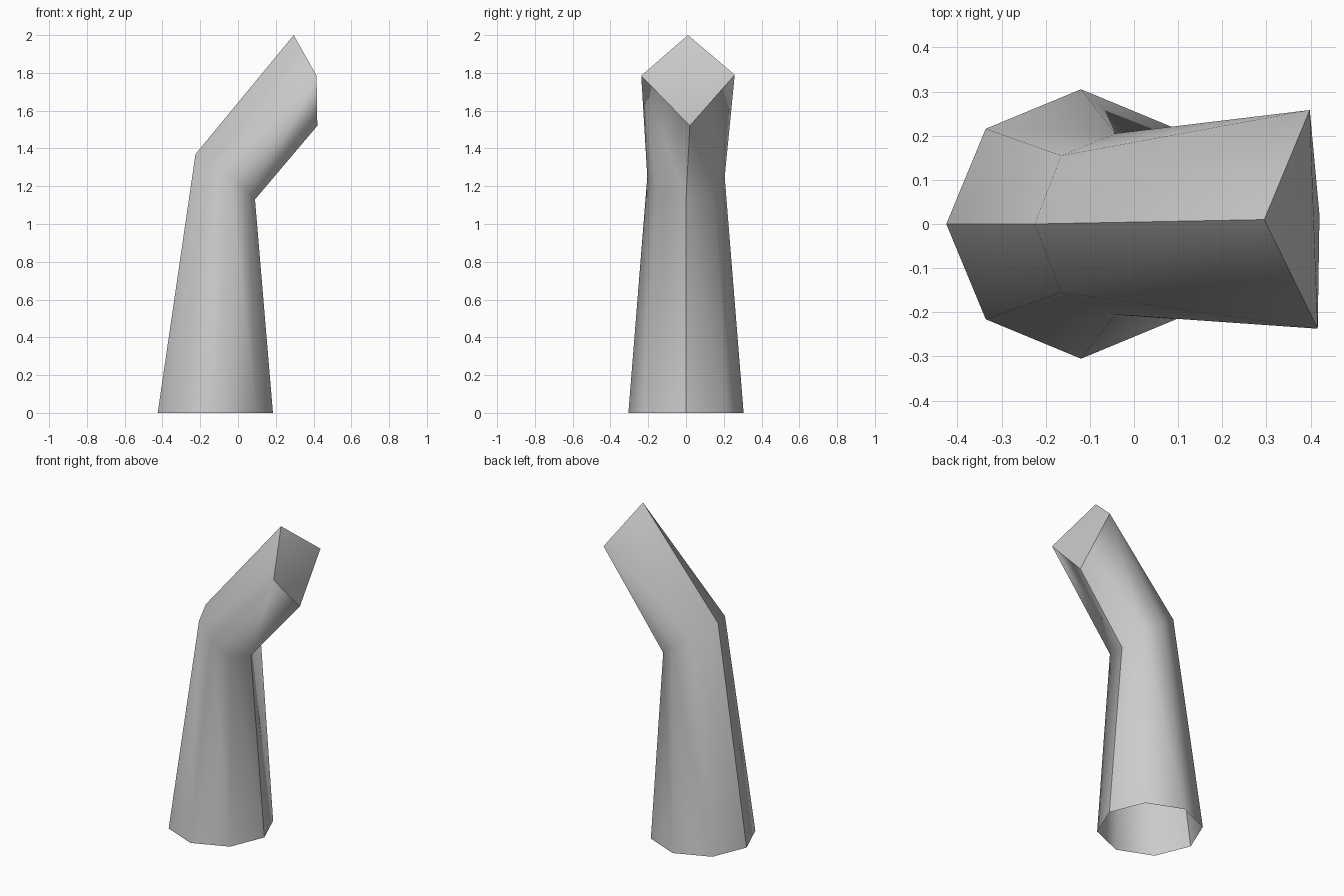
import bpy, bmesh
from math import cos, sin, pi

if "Cube" in bpy.data.objects:
    bpy.data.objects.remove(bpy.data.objects["Cube"])

bm = bmesh.new()

# Octagonal open base ring, starting at the rear spine (-x)
base = [bm.verts.new((-0.12 - 0.305 * cos(i * pi / 4), 0.305 * sin(i * pi / 4), 0))
        for i in range(8)]

# Tilted elbow ring: half profile, mirrored to the other side
half = [(-0.225, 0, 1.37), (-0.165, 0.155, 1.34), (-0.042, 0.205, 1.25),
        (0.055, 0.15, 1.165), (0.09, 0, 1.13)]
ring = half + [(x, -y, z) for x, y, z in half[3:0:-1]]
elbow = [bm.verts.new(p) for p in ring]

# Four-sided tip: top, +y, bottom, -y
tip = [bm.verts.new(p) for p in [(0.295, 0.01, 2.0), (0.398, 0.258, 1.79),
                                 (0.42, 0.02, 1.52), (0.416, -0.237, 1.785)]]

# Lower shaft
for i in range(8):
    j = (i + 1) % 8
    bm.faces.new((base[i], base[j], elbow[j], elbow[i]))

# Upper arm: eight elbow sides gather into four tip corners
owner = [0, 1, 1, 1, 2, 3, 3, 3]
for i in range(8):
    j = (i + 1) % 8
    a, b = tip[owner[i]], tip[owner[j]]
    bm.faces.new((elbow[i], elbow[j], b) if a == b else (elbow[i], elbow[j], b, a))

# Tip cap, folded along its side-to-side diagonal
caps = [bm.faces.new((tip[0], tip[1], tip[3])), bm.faces.new((tip[1], tip[2], tip[3]))]

bmesh.ops.recalc_face_normals(bm, faces=bm.faces)
for f in bm.faces:
    f.smooth = True

# Crisp front and rear spines and cap outline
spine = {base[0], elbow[0], tip[0], base[4], elbow[4], tip[2]}
for e in bm.edges:
    on_spine = all(v in spine for v in e.verts)
    on_cap = len([f for f in e.link_faces if f in caps]) == 1
    e.smooth = not (on_spine or on_cap)

mesh = bpy.data.meshes.new("bent_post")
bm.to_mesh(mesh)
bm.free()
bpy.context.collection.objects.link(bpy.data.objects.new("bent_post", mesh))
